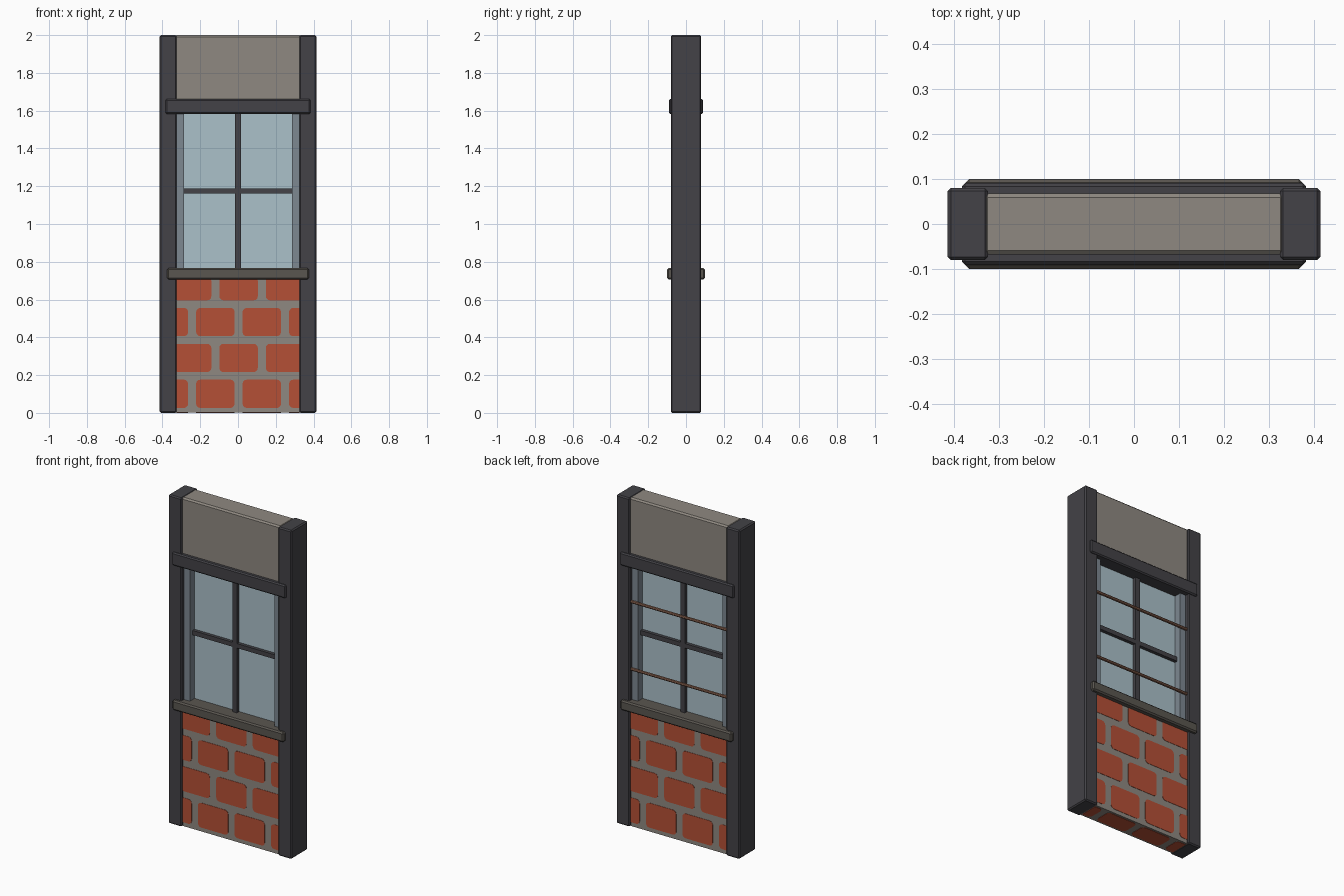
import bpy, bmesh, math
from mathutils import Matrix

if "Cube" in bpy.data.objects:
    bpy.data.objects.remove(bpy.data.objects["Cube"])


def mat(name, hexcol):
    def lin(c):
        c /= 255
        return c / 12.92 if c <= 0.04045 else ((c + 0.055) / 1.055) ** 2.4
    m = bpy.data.materials.new(name)
    m.diffuse_color = [lin(int(hexcol[i:i + 2], 16)) for i in (0, 2, 4)] + [1]
    m.use_nodes = True
    m.node_tree.nodes["Principled BSDF"].inputs["Base Color"].default_value = m.diffuse_color
    return m


DARK = mat("dark_iron", "434247")
STONE = mat("grey_mortar", "8F8981")
SILL = mat("sill_stone", "5A5650")
BRICK = mat("red_brick", "B55036")
GLASS = mat("pale_glass", "ABC1CA")
STEEL = mat("blue_grey_steel", "7D8891")
RUST = mat("rusty_brown", "8A6350")


def finish(name, bm, material):
    bmesh.ops.recalc_face_normals(bm, faces=bm.faces)
    me = bpy.data.meshes.new(name)
    bm.to_mesh(me)
    bm.free()
    me.materials.append(material)
    ob = bpy.data.objects.new(name, me)
    bpy.context.collection.objects.link(ob)
    return ob


def box(name, x, y, z, material, bevel=0.0):
    """Box from (min, max) ranges, with optional chamfered edges."""
    bm = bmesh.new()
    bmesh.ops.create_cube(bm, size=1)
    for v in bm.verts:
        v.co = [r[0] + (c + 0.5) * (r[1] - r[0]) for c, r in zip(v.co, (x, y, z))]
    if bevel:
        bmesh.ops.bevel(bm, geom=bm.edges[:], offset=bevel, segments=1, affect='EDGES')
    return finish(name, bm, material)


# side posts and window jambs
for s, side in ((-1, "left"), (1, "right")):
    box(side + "_post", sorted((s * 0.325, s * 0.415)), (-0.08, 0.08), (0, 2), DARK, 0.007)
    box(side + "_jamb", sorted((s * 0.285, s * 0.335)), (-0.055, 0.055), (0.75, 1.6), STEEL)

# wall panels, lintel and sill
box("upper_panel", (-0.335, 0.335), (-0.068, 0.068), (1.62, 2.0), STONE, 0.009)
box("lower_panel", (-0.335, 0.335), (-0.067, 0.067), (0.002, 0.73), STONE)
box("lintel", (-0.383, 0.383), (-0.091, 0.091), (1.582, 1.662), DARK, 0.007)
box("sill", (-0.375, 0.375), (-0.1, 0.1), (0.707, 0.767), SILL, 0.008)

# glazing and glazing bars
box("glass", (-0.29, 0.29), (-0.01, 0.01), (0.75, 1.6), GLASS)
box("vertical_glazing_bar", (-0.015, 0.015), (-0.032, 0.032), (0.75, 1.6), DARK)
box("horizontal_glazing_bar", (-0.285, 0.285), (-0.03, 0.03), (1.161, 1.188), DARK)

# rusty rods across the back of the window
for i, z in enumerate((0.955, 1.365)):
    bm = bmesh.new()
    bmesh.ops.create_cone(bm, cap_ends=True, segments=8, radius1=0.009, radius2=0.009,
                          depth=0.66, matrix=Matrix.Translation((0, 0.061, z))
                          @ Matrix.Rotation(math.pi / 2, 4, 'Y'))
    finish(f"back_rod_{i + 1}", bm, RUST)


def brick(bm, x0, x1, v0, v1, r=0.022):
    """Thin rounded plate in the xz plane, clipped between the posts."""
    pts = []
    for cx, cv, a0 in ((x1 - r, v1 - r, 0), (x0 + r, v1 - r, 90),
                       (x0 + r, v0 + r, 180), (x1 - r, v0 + r, 270)):
        for k in range(4):
            a = math.radians(a0 + 30 * k)
            pts.append((max(-0.325, min(0.325, cx + r * math.cos(a))), cv + r * math.sin(a)))
    f = bm.faces.new([bm.verts.new((x, 0, v)) for x, v in pts])
    ext = bmesh.ops.extrude_face_region(bm, geom=[f])
    for v in ext["geom"]:
        if isinstance(v, bmesh.types.BMVert):
            v.co.y -= 0.003


def brick_rows(name, rows, v_start, height, matrix):
    bm = bmesh.new()
    for row in range(rows):
        start = -0.222 if row % 2 == 0 else -0.099
        v0 = v_start + 0.19 * row
        for k in range(-1, 3):
            x0 = start + 0.246 * k
            if x0 < 0.3 and x0 + 0.204 > -0.3:
                brick(bm, x0, x0 + 0.204, v0, min(v0 + height, 0.72))
    bmesh.ops.transform(bm, matrix=matrix, verts=bm.verts)
    finish(name, bm, BRICK)


# brick faces: front, back and underside
brick_rows("front_bricks", 4, 0.026, 0.15, Matrix.Translation((0, -0.066, 0)))
brick_rows("back_bricks", 4, 0.026, 0.15,
           Matrix.Rotation(math.pi, 4, 'Z') @ Matrix.Translation((0, -0.066, 0)))
brick_rows("underside_bricks", 1, -0.055, 0.11,
           Matrix.Translation((0, 0, 0.003)) @ Matrix.Rotation(math.pi / 2, 4, 'X'))
